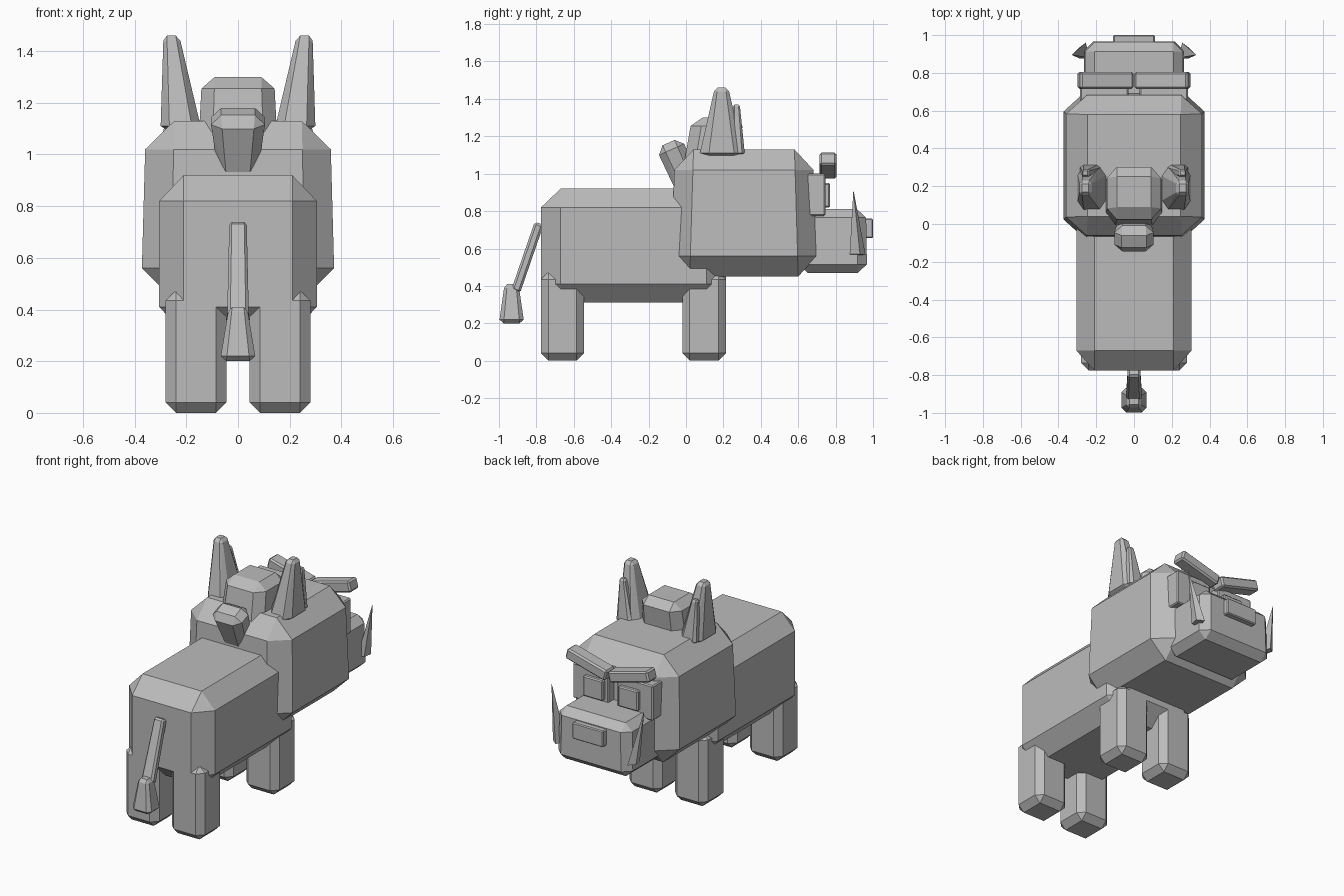
import bpy, bmesh
from math import radians
from mathutils import Vector, Matrix

if "Cube" in bpy.data.objects:
    bpy.data.objects.remove(bpy.data.objects["Cube"])

grey = bpy.data.materials.new("plain grey")
grey.diffuse_color = (0.5, 0.5, 0.5, 1)
grey.use_nodes = True
grey.node_tree.nodes["Principled BSDF"].inputs["Base Color"].default_value = grey.diffuse_color


def hull(name, points):
    """Flat-faced convex solid around the given points."""
    bm = bmesh.new()
    for p in points:
        bm.verts.new(p)
    bmesh.ops.remove_doubles(bm, verts=bm.verts[:], dist=0.0005)
    res = bmesh.ops.convex_hull(bm, input=bm.verts[:])
    spare = [g for g in set(res["geom_interior"] + res["geom_unused"])
             if isinstance(g, bmesh.types.BMVert) and not g.link_faces]
    bmesh.ops.delete(bm, geom=spare, context='VERTS')
    bmesh.ops.dissolve_limit(bm, angle_limit=radians(1), verts=bm.verts[:],
                             edges=bm.edges[:])
    bmesh.ops.recalc_face_normals(bm, faces=bm.faces[:])
    mesh = bpy.data.meshes.new(name)
    bm.to_mesh(mesh)
    bm.free()
    mesh.materials.append(grey)
    ob = bpy.data.objects.new(name, mesh)
    bpy.context.collection.objects.link(ob)
    return ob


def block(name, x, y, z, ch, top=(1, 1), bottom=(1, 1), lean=(0, 0),
          rot=None, pair=False):
    """Chamfered block; sides taper from bottom to top scale, lean shifts the top."""
    spans = [Vector(s) for s in (x, y, z)]
    cen = Vector([(s[0] + s[1]) / 2 for s in spans])
    half = Vector([(s[1] - s[0]) / 2 for s in spans])
    if not isinstance(ch, tuple):
        ch = (ch, ch, ch)
    turn = rot or Matrix.Identity(3)
    pts = []
    for sx in (-1, 1):
        for sy in (-1, 1):
            for sz in (-1, 1):
                for full in range(3):
                    p = [s * (half[i] - (0 if i == full else ch[i]))
                         for i, s in enumerate((sx, sy, sz))]
                    t = (p[2] / half[2] + 1) / 2
                    for i in (0, 1):
                        p[i] = p[i] * (bottom[i] + (top[i] - bottom[i]) * t) + lean[i] * t
                    pts.append(cen + turn @ Vector(p))
    if pair:
        for side, s in (("right", 1), ("left", -1)):
            hull(f"{name}_{side}", [(s * p.x, p.y, p.z) for p in pts])
    else:
        hull(name, pts)


# Body and head
block("body", (-.305, .305), (-.775, .215), (.31, .92), (.095, .105, .1))
block("head", (-.375, .375), (-.085, .705), (.45, 1.13), (.115, .105, .11),
      top=(.95, .93))

# Legs
block("back_leg", (.045, .28), (-.775, -.545), (0, .475), .04, pair=True)
block("front_leg", (.045, .28), (-.02, .215), (0, .475), .04, pair=True)

# Snout, nose plate and tusks
block("snout", (-.265, .265), (.6, .968), (.47, .81), (.05, .05, .045),
      top=(.97, .97))
block("nose", (-.11, .11), (.93, 1.0), (.655, .76), .006)
for side, s in (("right", 1), ("left", -1)):
    hull(f"tusk_{side}", [(s * .235, .88, .565), (s * .255, .96, .565),
                          (s * .295, .93, .57), (s * .285, .875, .57),
                          (s * .33, .895, .915)])

# Eye sockets, eyes and slanted brows
block("eye_socket", (.03, .285), (.62, .745), (.775, 1.0), .007, pair=True)
block("eye", (.055, .195), (.72, .77), (.82, .95), .007, pair=True)
block("brow", (.005, .297), (.715, .805), (1.008, 1.078), .01,
      rot=Matrix.Rotation(radians(-15), 3, 'Y'), pair=True)

# Ears with a raised inner ear on the front
block("ear", (.14, .30), (.07, .31), (1.09, 1.46), (.035, .05, .02),
      top=(.38, .3), lean=(.038, 0), pair=True)
block("inner_ear", (.17, .285), (.245, .315), (1.1, 1.37), (.02, .015, .01),
      top=(.3, .5), lean=(.03, -.01), pair=True)

# Crest tufts
block("crest_front", (-.155, .155), (-.02, .27), (1.0, 1.30), (.055, .06, .045),
      top=(.9, .95), lean=(0, .045))
block("crest_back", (-.11, .11), (-.103, .047), (.86, 1.18), (.045, .04, .04),
      bottom=(.6, .9), rot=Matrix.Rotation(radians(24), 3, 'X'))

# Tail and its tuft
block("tail", (-.042, .042), (-.873, -.823), (.36, .745), .012, top=(.8, 1),
      rot=Matrix.Rotation(radians(-19), 3, 'X'))
block("tail_tuft", (-.07, .07), (-1.0, -.865), (.2, .41), (.025, .025, .02),
      top=(.5, .55))
